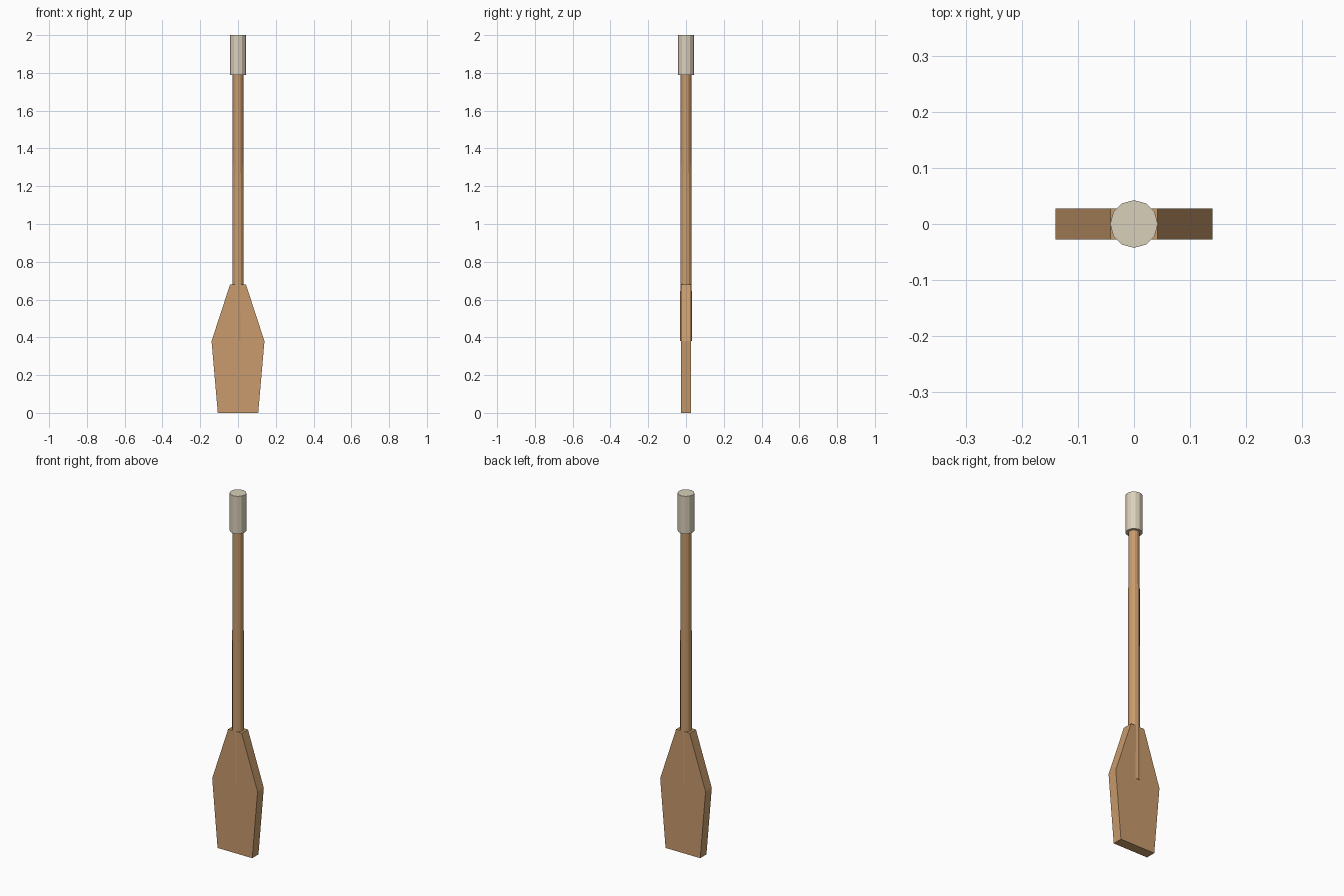
import bpy
import bmesh

cube = bpy.data.objects.get("Cube")
if cube:
    bpy.data.objects.remove(cube, do_unlink=True)


def material(name, color):
    mat = bpy.data.materials.new(name)
    mat.use_nodes = True
    mat.diffuse_color = color
    mat.node_tree.nodes["Principled BSDF"].inputs["Base Color"].default_value = color
    return mat


def add_object(name, bm, mat):
    bmesh.ops.recalc_face_normals(bm, faces=bm.faces)
    mesh = bpy.data.meshes.new(name)
    bm.to_mesh(mesh)
    bm.free()
    mesh.materials.append(mat)
    obj = bpy.data.objects.new(name, mesh)
    bpy.context.collection.objects.link(obj)
    return obj


def rod(name, bottom, top, r_bottom, r_top, mat, sides=12):
    bm = bmesh.new()
    bmesh.ops.create_cone(bm, cap_ends=True, segments=sides, radius1=r_bottom,
                          radius2=r_top, depth=top - bottom)
    bmesh.ops.translate(bm, verts=bm.verts, vec=(0, 0, (bottom + top) / 2))
    return add_object(name, bm, mat)


wood = material("warm wood", (0.578, 0.328, 0.15, 1))
cream = material("cream grip", (0.70, 0.63, 0.49, 1))

# Flat blade: half outline mirrored, then extruded through its thickness
half = [(0.107, 0), (0.14, 0.38), (0.042, 0.68)]
outline = half + [(-x, z) for x, z in reversed(half)]
thickness = 0.055
bm = bmesh.new()
face = bm.faces.new([bm.verts.new((x, -thickness / 2, z)) for x, z in outline])
extruded = bmesh.ops.extrude_face_region(bm, geom=[face])
moved = [v for v in extruded["geom"] if isinstance(v, bmesh.types.BMVert)]
bmesh.ops.translate(bm, verts=moved, vec=(0, thickness, 0))
add_object("blade", bm, wood)

# Slightly tapered shaft, sunk into the blade down to its widest point
rod("shaft", 0.38, 1.8, 0.031, 0.028, wood)

# Grip at the top end
rod("grip", 1.79, 2.0, 0.0425, 0.0425, cream)
